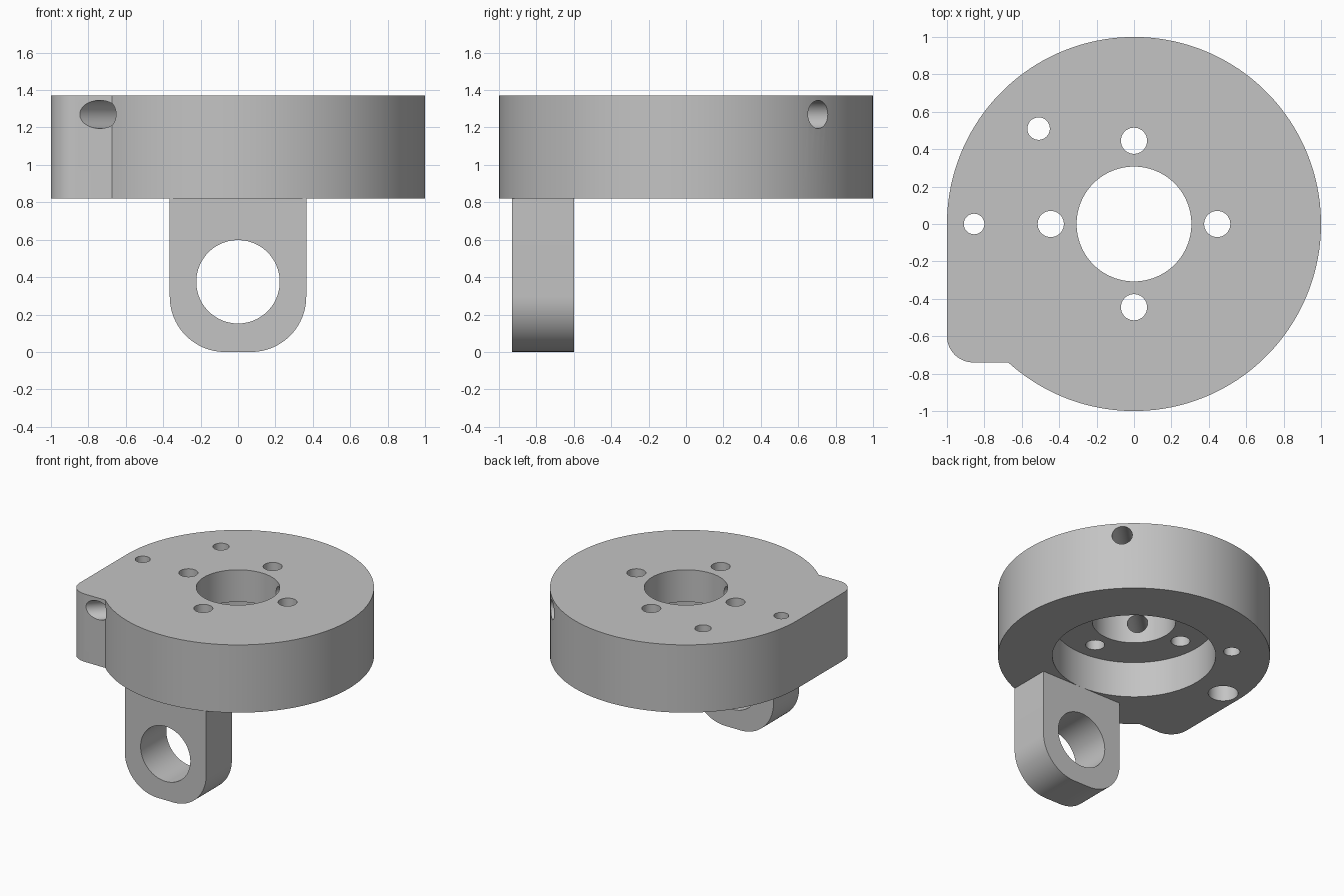
import bpy, bmesh, math
from mathutils import Matrix, Vector

cube = bpy.data.objects.get("Cube")
if cube:
    bpy.data.objects.remove(cube, do_unlink=True)

BOTTOM, TOP, SEAT = 0.82, 1.37, 1.11
SEGMENTS = 128

grey = bpy.data.materials.new("plain_grey")
grey.use_nodes = True
grey.diffuse_color = (0.55, 0.55, 0.55, 1)
grey.node_tree.nodes["Principled BSDF"].inputs["Base Color"].default_value = (0.55, 0.55, 0.55, 1)


def arc(cx, cy, r, start, end, steps):
    """Points along an arc, angles in degrees."""
    angles = [math.radians(start + (end - start) * i / steps) for i in range(steps + 1)]
    return [(cx + r * math.cos(a), cy + r * math.sin(a)) for a in angles]


def extrude(name, outline, depth, matrix):
    """Prism from a 2D outline, extruded along local z and then placed."""
    bm = bmesh.new()
    face = bm.faces.new([bm.verts.new((x, y, 0)) for x, y in outline])
    top = bmesh.ops.extrude_face_region(bm, geom=[face])
    verts = [v for v in top["geom"] if isinstance(v, bmesh.types.BMVert)]
    bmesh.ops.translate(bm, verts=verts, vec=(0, 0, depth))
    bmesh.ops.recalc_face_normals(bm, faces=bm.faces)
    bm.transform(matrix)
    mesh = bpy.data.meshes.new(name)
    bm.to_mesh(mesh)
    bm.free()
    mesh.materials.append(grey)
    obj = bpy.data.objects.new(name, mesh)
    bpy.context.collection.objects.link(obj)
    return obj


def drill(target, start, end, radius, sides=48):
    """Cut a round hole between two points."""
    start, end = Vector(start), Vector(end)
    axis = end - start
    place = Matrix.Translation(start) @ axis.to_track_quat("Z", "Y").to_matrix().to_4x4()
    cutter = extrude("cutter", arc(0, 0, radius, 0, 360, sides)[:-1], axis.length, place)
    mod = target.modifiers.new("hole", "BOOLEAN")
    mod.operation, mod.solver, mod.object = "DIFFERENCE", "EXACT", cutter
    bpy.context.view_layer.update()
    result = bpy.data.meshes.new_from_object(
        target.evaluated_get(bpy.context.evaluated_depsgraph_get()))
    target.modifiers.clear()
    target.data = result
    bpy.data.objects.remove(cutter, do_unlink=True)


def drill_down(target, x, y, radius, low=BOTTOM - 0.1, high=TOP + 0.1, sides=48):
    drill(target, (x, y, low), (x, y, high), radius, sides)


# Round body with one squared corner
corner_y, fillet = -0.74, 0.14
meet = -math.degrees(math.acos(-math.sqrt(1 - corner_y ** 2)))
outline = arc(0, 0, 1, meet, 180, SEGMENTS)
outline += arc(-1 + fillet, corner_y + fillet, fillet, 180, 270, 12)
body = extrude("round_body", outline, TOP - BOTTOM, Matrix.Translation((0, 0, BOTTOM)))

# Centre bore and the wide recess beneath it
drill_down(body, 0, 0, 0.307, sides=96)
drill_down(body, 0, 0, 0.6, high=SEAT, sides=SEGMENTS)

# Ring of four bolt holes
for i in range(4):
    a = i * math.pi / 2
    drill_down(body, 0.445 * math.cos(a), 0.445 * math.sin(a), 0.07)

# Side holes, one widened from below
drill_down(body, -0.51, 0.51, 0.06)
drill_down(body, -0.855, 0, 0.055)
drill_down(body, -0.855, 0, 0.11, high=SEAT)

# Diagonal cross hole through the corner and the opposite rim
drill(body, (-1.2, -1.2, 1.27), (1.2, 1.2, 1.27), 0.075)

# Hanging lug with rounded lower corners and an eye
half, r = 0.365, 0.295
lug_outline = [(half, BOTTOM), (-half, BOTTOM)]
lug_outline += arc(-half + r, r, r, 180, 270, 20) + arc(half - r, r, r, 270, 360, 20)
upright = Matrix.Translation((0, -0.6, 0)) @ Matrix.Rotation(math.pi / 2, 4, "X")
lug = extrude("hanging_lug", lug_outline, 0.33, upright)
drill(lug, (0, -1.1, 0.375), (0, -0.4, 0.375), 0.223, 80)

# Smooth curved walls while keeping the rims crisp
for obj in bpy.context.selected_objects:
    obj.select_set(False)
for obj in (body, lug):
    obj.select_set(True)
bpy.context.view_layer.objects.active = body
bpy.ops.object.shade_smooth_by_angle(angle=math.radians(30))
